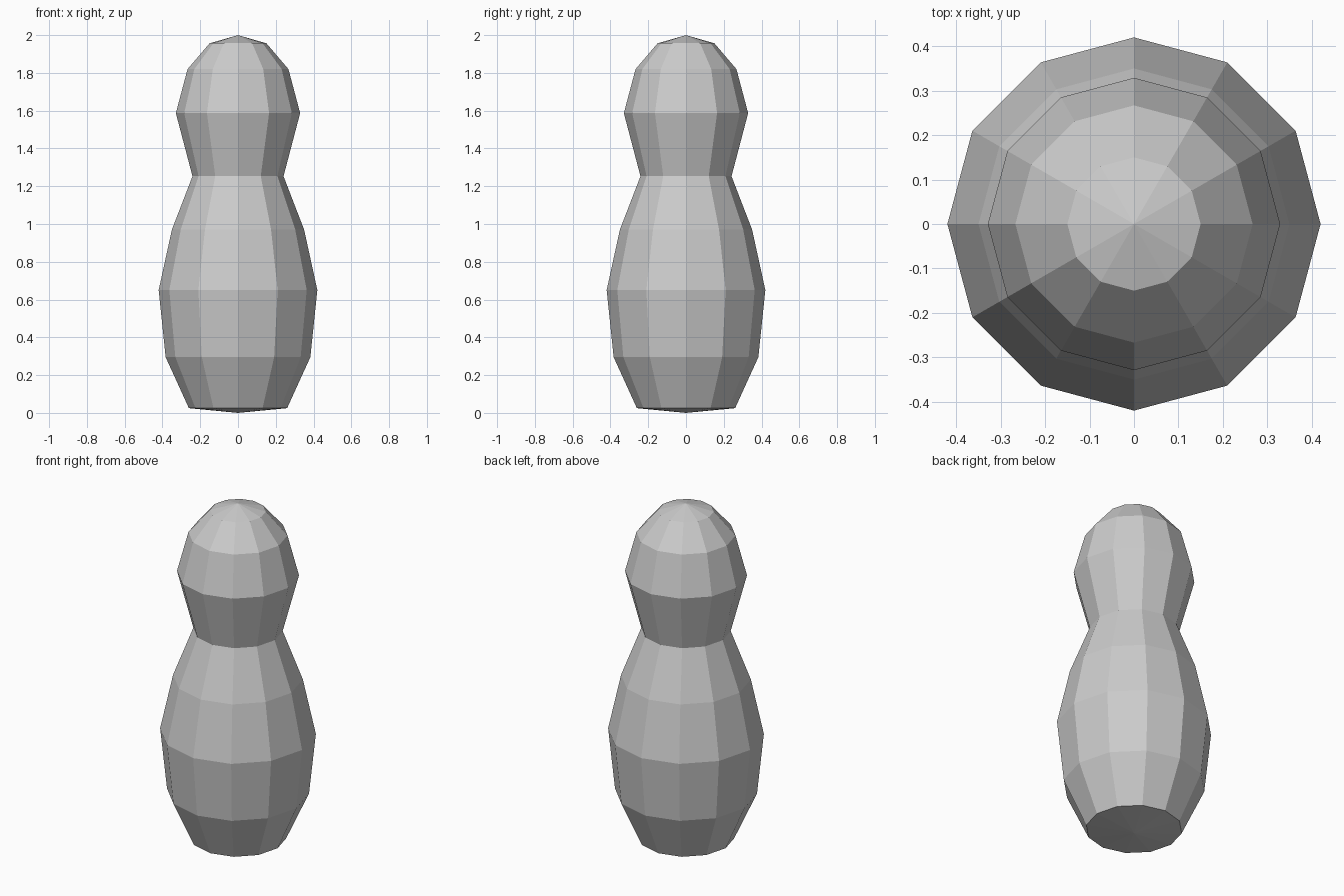
import bpy, bmesh
from math import cos, sin, tau

if "Cube" in bpy.data.objects:
    bpy.data.objects.remove(bpy.data.objects["Cube"])

SIDES = 12
# (radius, height) from base to crown
PROFILE = [(0.26, 0.025), (0.383, 0.295), (0.42, 0.65), (0.35, 0.97),
           (0.241, 1.253), (0.329, 1.587), (0.267, 1.82), (0.15, 1.957)]

bm = bmesh.new()

# Body and head rings
rings = [[bm.verts.new((r * cos(tau * i / SIDES), r * sin(tau * i / SIDES), z))
          for i in range(SIDES)] for r, z in PROFILE]
base = bm.verts.new((0, 0, 0))
crown = bm.verts.new((0, 0, 2))

# Side faces, shallow pointed base and crown cap
for i in range(SIDES):
    j = (i + 1) % SIDES
    for low, high in zip(rings, rings[1:]):
        bm.faces.new((low[i], low[j], high[j], high[i]))
    bm.faces.new((base, rings[0][j], rings[0][i]))
    bm.faces.new((crown, rings[-1][i], rings[-1][j]))

bmesh.ops.recalc_face_normals(bm, faces=bm.faces)
mesh = bpy.data.meshes.new("pin_body")
bm.to_mesh(mesh)
bm.free()
bpy.context.collection.objects.link(bpy.data.objects.new("pin_body", mesh))
